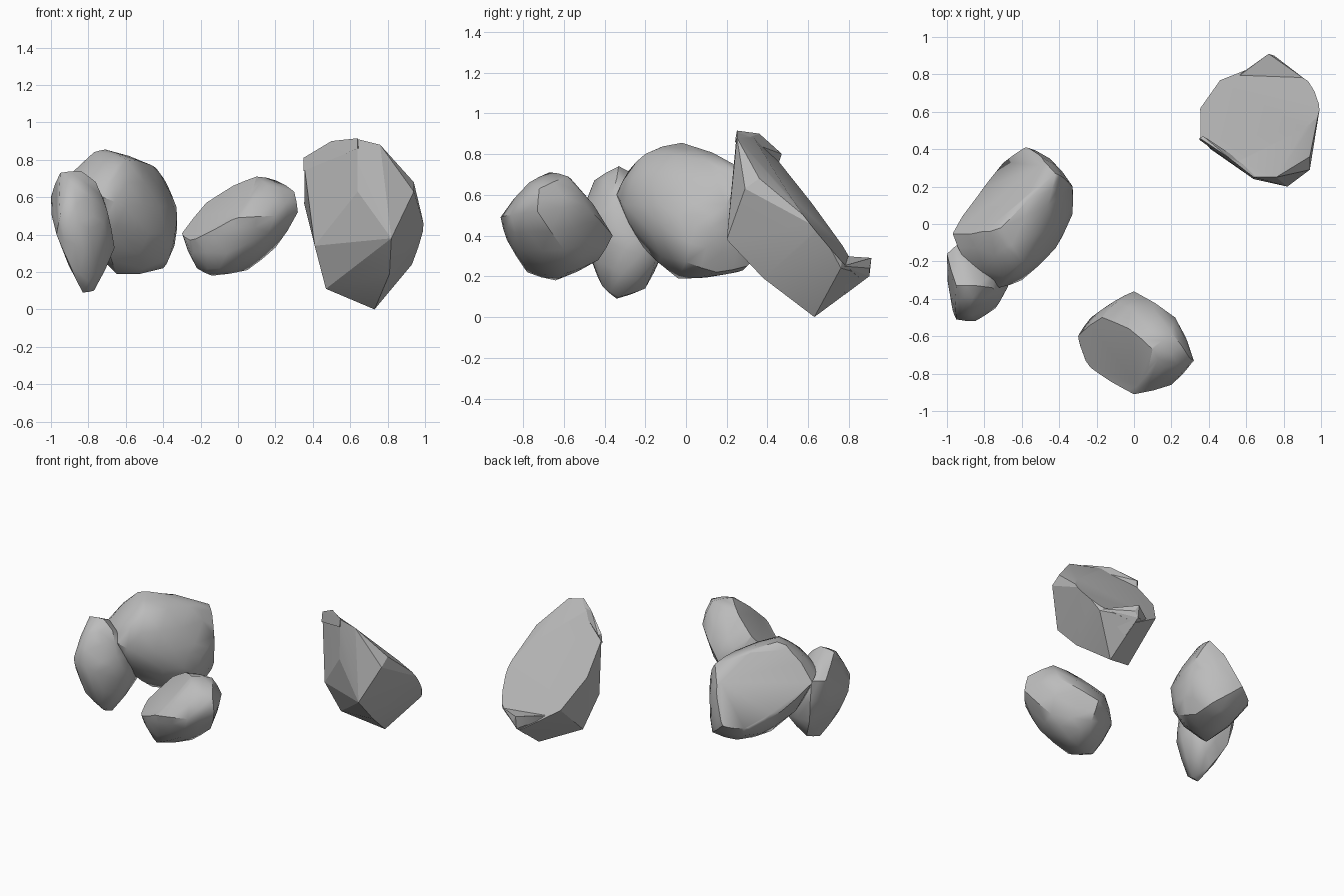
import bpy, bmesh, math
from mathutils import Vector

cube = bpy.data.objects.get("Cube")
if cube:
    bpy.data.objects.remove(cube, do_unlink=True)

# One stone colour for everything
stone = bpy.data.materials.new("stone_grey")
stone.use_nodes = True
stone.diffuse_color = (0.5, 0.5, 0.5, 1)
stone.node_tree.nodes["Principled BSDF"].inputs["Base Color"].default_value = (0.5, 0.5, 0.5, 1)


def make_rock(name, points, cut_normal=None, cut_distance=0, roundness=0, smooth_angle=40):
    """Wrap the corner points in a hull, round it, slice off one broken face, shade by angle."""
    bm = bmesh.new()
    corners = [bm.verts.new(p) for p in points]
    bmesh.ops.convex_hull(bm, input=corners)
    bmesh.ops.delete(bm, geom=[v for v in bm.verts if not v.link_faces], context='VERTS')
    bmesh.ops.recalc_face_normals(bm, faces=bm.faces[:])
    if roundness:
        bm.normal_update()
        bmesh.ops.subdivide_edges(bm, edges=bm.edges[:], cuts=1, smooth=roundness,
                                  use_grid_fill=True)
    if cut_normal:
        normal = Vector(cut_normal).normalized()
        bmesh.ops.bisect_plane(bm, geom=bm.verts[:] + bm.edges[:] + bm.faces[:],
                               plane_co=normal * cut_distance, plane_no=normal,
                               clear_outer=True)
        rim = [e for e in bm.edges if e.is_boundary]
        bmesh.ops.holes_fill(bm, edges=rim, sides=0)
    bmesh.ops.recalc_face_normals(bm, faces=bm.faces[:])
    mesh = bpy.data.meshes.new(name)
    bm.to_mesh(mesh)
    bm.free()
    mesh.materials.append(stone)
    rock = bpy.data.objects.new(name, mesh)
    bpy.context.collection.objects.link(rock)
    bpy.ops.object.select_all(action='DESELECT')
    rock.select_set(True)
    bpy.context.view_layer.objects.active = rock
    bpy.ops.object.shade_smooth_by_angle(angle=math.radians(smooth_angle))


# Large split rock, back left, with a broken face towards the back
make_rock("split_rock", [
    (.73, .63, 0), (.47, .5, .11), (.72, .9, .2), (1, .66, .43), (.93, .76, .24),
    (.82, .2, .38), (.64, .24, .63), (.94, .29, .63), (.64, .25, .91), (.35, .46, .8),
    (.5, .36, .88), (.35, .63, .58), (.46, .78, .36), (.41, .4, .34), (.59, .38, .26),
    (.94, .36, .68), (.76, .25, .88), (.93, .77, .3), (.81, .38, .19),
], (.11, .78, .62), .865, smooth_angle=15)

# Thin raised lips left along the broken face
make_rock("upper_lip", [
    (.35, .45, .74), (.35, .46, .81), (.37, .47, .8), (.5, .35, .84), (.5, .36, .9),
    (.52, .36, .86), (.64, .24, .86), (.64, .25, .915), (.66, .28, .87),
], smooth_angle=15)
make_rock("lower_lip", [
    (.72, .91, .29), (.72, .9, .2), (.58, .81, .29), (.52, .76, .3), (.92, .77, .25),
    (.74, .81, .27), (.75, .9, .24), (.73, .78, .11),
], smooth_angle=15)

# Large rounded rock on the right with a sloping broken side
make_rock("large_rock", [
    (-.71, -.02, .855), (-.77, -.04, .84), (-.6, -.2, .8), (-.46, .1, .77),
    (-.42, .27, .73), (-.33, .2, .55), (-.33, .05, .45), (-.6, .42, .4),
    (-.45, .35, .42), (-.42, -.13, .55), (-.6, -.3, .55), (-.72, -.34, .6),
    (-.9, -.2, .65), (-.97, -.05, .62), (-.65, -.04, .19), (-.4, .15, .22),
    (-.42, .3, .25), (-.7, -.22, .35), (-.85, .13, .45), (-.37, 0, .27),
    (-.7, -.28, .72), (-.58, .25, .22), (-.33, .2, .42), (-.72, .3, .35),
    (-.66, .37, .42), (-.38, .25, .67),
], (-.56, .7, .44), .78, roundness=.2)

# Narrow upright rock leaning on the large one
make_rock("narrow_rock", [
    (-.95, -.33, .73), (-.84, -.33, .74), (-.76, -.34, .68), (-.7, -.38, .53),
    (-.66, -.3, .33), (-.77, -.33, .1), (-.83, -.34, .09), (-.9, -.45, .24),
    (-.97, -.46, .4), (-.98, -.28, .6), (-.85, -.52, .46), (-.95, -.51, .5),
    (-.74, -.45, .4), (-.7, -.15, .28), (-.82, -.2, .14), (-.93, -.1, .6),
    (-1, -.16, .6), (-.9, -.12, .3), (-.88, -.45, .67), (-.8, -.41, .15),
    (-.73, -.25, .6), (-.69, -.2, .45),
], roundness=.12)

# Small front rock with a tilted broken top
make_rock("front_rock", [
    (-.3, -.6, .41), (-.27, -.7, .35), (-.22, -.68, .22), (-.14, -.64, .18),
    (.05, -.6, .21), (.2, -.6, .33), (.32, -.73, .52), (.3, -.72, .63),
    (.2, -.58, .69), (.1, -.67, .71), (-.17, -.5, .57), (-.03, -.56, .66),
    (0, -.36, .4), (-.1, -.41, .42), (.22, -.5, .55), (0, -.91, .49),
    (.2, -.86, .5), (-.1, -.78, .22), (-.02, -.88, .38), (-.24, -.77, .4),
    (0, -.43, .28), (-.23, -.5, .38), (.09, -.84, .57), (.16, -.77, .66),
    (.12, -.81, .33),
], (-.6, -.37, .7), .69, roundness=.15)
